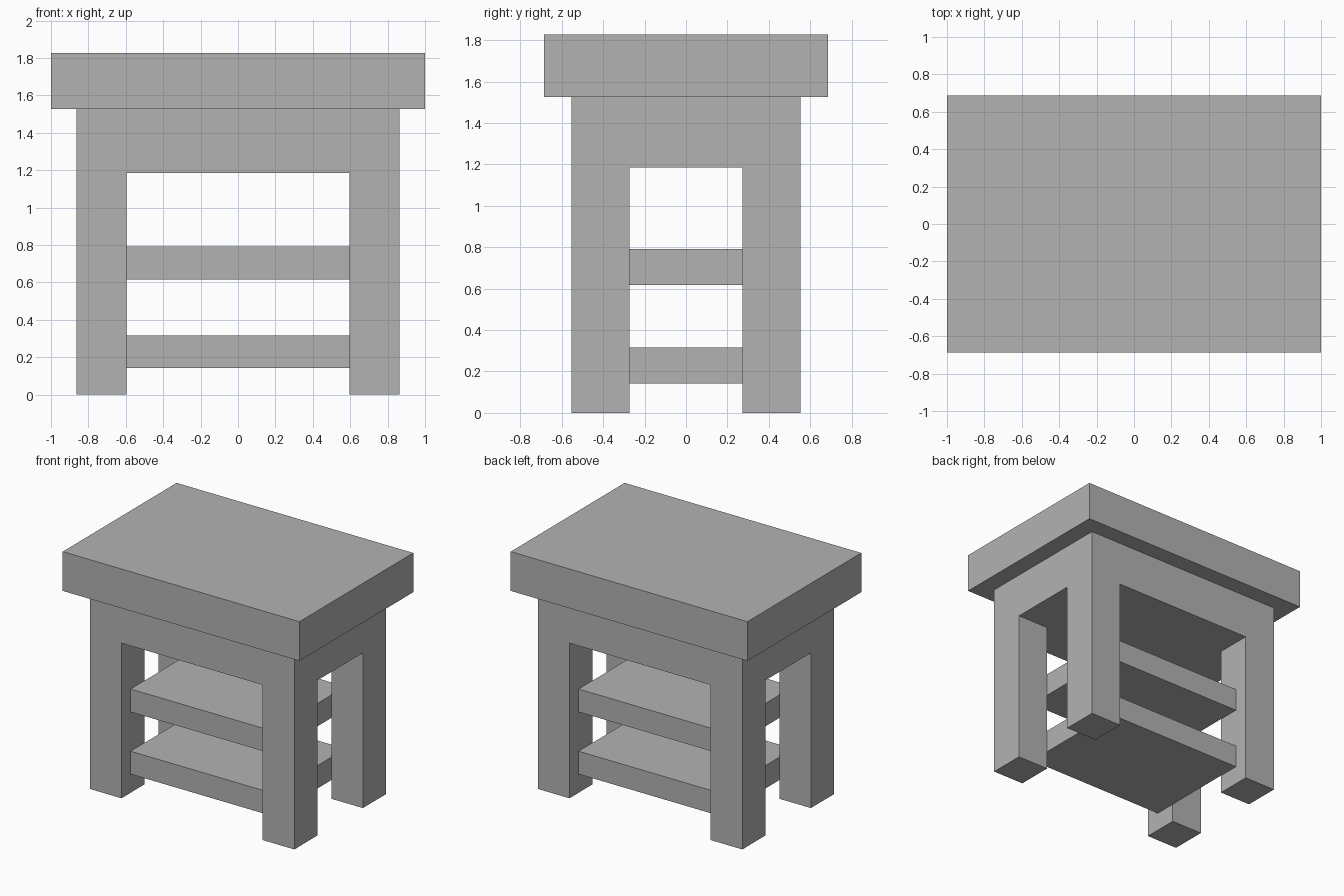
import bpy
import bmesh

cube = bpy.data.objects.get("Cube")
if cube:
    bpy.data.objects.remove(cube, do_unlink=True)

# Single grey finish
grey = bpy.data.materials.new("plain_grey")
grey.use_nodes = True
colour = (0.45, 0.45, 0.45, 1)
grey.diffuse_color = colour
grey.node_tree.nodes["Principled BSDF"].inputs["Base Color"].default_value = colour


def box_mesh(half_x, half_y, bottom, top):
    """Box centred on the z axis."""
    bm = bmesh.new()
    bmesh.ops.create_cube(bm, size=2)
    for v in bm.verts:
        v.co.x *= half_x
        v.co.y *= half_y
        v.co.z = top if v.co.z > 0 else bottom
    return bm


def finish(name, bm):
    bmesh.ops.recalc_face_normals(bm, faces=bm.faces)
    mesh = bpy.data.meshes.new(name)
    bm.to_mesh(mesh)
    bm.free()
    mesh.materials.append(grey)
    obj = bpy.data.objects.new(name, mesh)
    bpy.context.collection.objects.link(obj)
    return obj


LEG_X, LEG_Y = 0.597, 0.273      # inner faces of the legs
APRON_BOTTOM, APRON_TOP = 1.185, 1.527

# Table top
finish("table_top", box_mesh(1.0, 0.687, APRON_TOP, 1.827))

# Frame: solid apron block with four legs drawn down from its corners
bm = box_mesh(0.864, 0.554, APRON_BOTTOM, APRON_TOP)
for axis, offset in ((0, LEG_X), (1, LEG_Y)):
    for side in (-1, 1):
        point, normal = [0, 0, 0], [0, 0, 0]
        point[axis], normal[axis] = side * offset, 1
        bmesh.ops.bisect_plane(bm, geom=bm.verts[:] + bm.edges[:] + bm.faces[:],
                               plane_co=point, plane_no=normal)
bm.normal_update()
corners = []
for f in bm.faces:
    c = f.calc_center_median()
    if f.normal.z < -0.9 and abs(c.x) > LEG_X and abs(c.y) > LEG_Y:
        corners.append(f)
feet = bmesh.ops.extrude_face_region(bm, geom=corners)["geom"]
for v in feet:
    if isinstance(v, bmesh.types.BMVert):
        v.co.z = 0
bmesh.ops.delete(bm, geom=[f for f in corners if f.is_valid], context="FACES_ONLY")
bmesh.ops.dissolve_limit(bm, angle_limit=0.01, verts=bm.verts[:], edges=bm.edges[:])
finish("apron_and_legs", bm)

# Shelves between the legs
for name, bottom in (("lower_shelf", 0.142), ("upper_shelf", 0.617)):
    finish(name, box_mesh(LEG_X, 0.443, bottom, bottom + 0.175))
